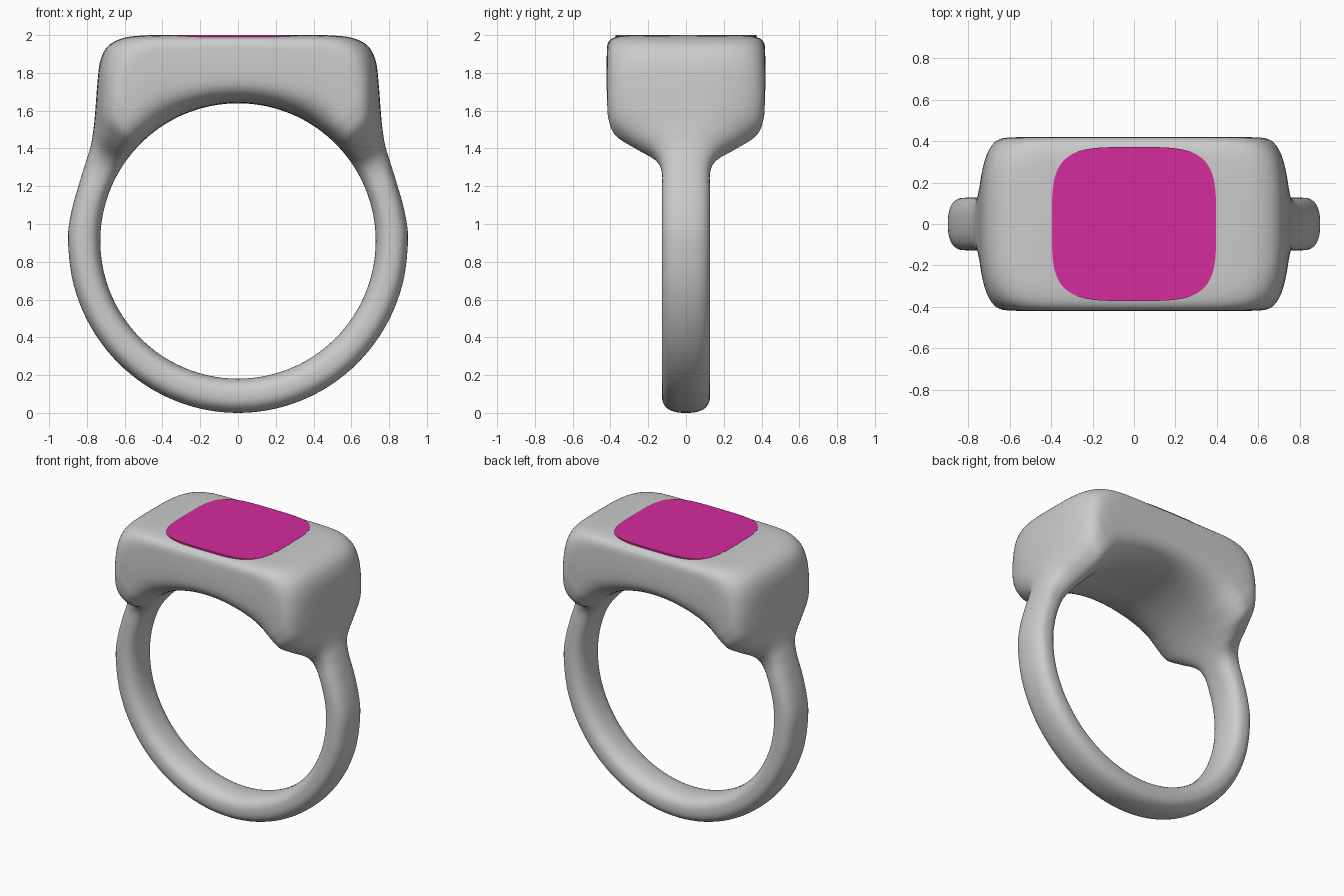
import bpy, bmesh
from math import sin, cos, pi, radians, copysign
from mathutils import Vector

if "Cube" in bpy.data.objects:
    bpy.data.objects.remove(bpy.data.objects["Cube"])

CENTRE_Z, HOLE_R = 0.91, 0.729


def spow(v, n):
    return copysign(abs(v) ** (2.0 / n), v)


def add_object(name, bm):
    bmesh.ops.recalc_face_normals(bm, faces=bm.faces)
    mesh = bpy.data.meshes.new(name)
    bm.to_mesh(mesh)
    bm.free()
    obj = bpy.data.objects.new(name, mesh)
    bpy.context.collection.objects.link(obj)
    return obj


# Half outline of the ring: outer x, outer z, half width, outer and inner squareness
keys = [(0.90 * cos(radians(a)), CENTRE_Z + 0.91 * sin(radians(a)), 0.127, 2.5, 2.5)
        for a in range(-90, 1, 15)]
keys += [
    (0.883, 1.06, 0.127, 2.5, 2.5),
    (0.845, 1.20, 0.127, 2.5, 2.5),
    (0.805, 1.33, 0.130, 2.4, 2.5),
    (0.778, 1.42, 0.175, 2.2, 2.5),
    (0.763, 1.52, 0.295, 2.2, 2.6),
    (0.754, 1.62, 0.385, 2.4, 2.9),
    (0.745, 1.74, 0.413, 2.7, 3.2),
    (0.730, 1.86, 0.418, 3.0, 3.5),
    (0.690, 1.94, 0.420, 3.6, 3.5),
    (0.610, 1.984, 0.420, 5.0, 3.5),
    (0.500, 1.998, 0.420, 7.0, 3.5),
    (0.380, 2.00, 0.420, 8.0, 3.5),
    (0.190, 2.00, 0.420, 8.0, 3.5),
    (0.000, 2.00, 0.420, 8.0, 3.5),
]


def mirror(k):
    return (-k[0],) + tuple(k[1:])


# Full closed loop of keys, smoothed between neighbours
loop = keys + [mirror(k) for k in keys[-2:0:-1]]
STEPS = 5
sections = []
for i in range(len(loop)):
    p0, p1, p2, p3 = (loop[(i + d) % len(loop)] for d in (-1, 0, 1, 2))
    for s in range(STEPS):
        t = s / STEPS
        sections.append([0.5 * (2 * b + (c - a) * t + (2 * a - 5 * b + 4 * c - d) * t * t
                                + (3 * b - a - 3 * c + d) * t ** 3)
                         for a, b, c, d in zip(p0, p1, p2, p3)])

# Ring body: band and signet block lofted as one skin
SIDES = 56
bm = bmesh.new()
rings = []
for x, z, width, n_out, n_in in sections:
    outer = Vector((x, 0, min(z, 2.0) - CENTRE_Z))
    direction = outer.normalized()
    half = (outer.length - HOLE_R) / 2
    middle = HOLE_R + half
    ring = []
    for j in range(SIDES):
        a = 2 * pi * j / SIDES
        n = n_out if sin(a) >= 0 else n_in
        p = direction * (middle + half * spow(sin(a), n))
        ring.append(bm.verts.new((p.x, width * spow(cos(a), n), p.z + CENTRE_Z)))
    rings.append(ring)
for i, ring in enumerate(rings):
    nxt = rings[(i + 1) % len(rings)]
    for j in range(SIDES):
        k = (j + 1) % SIDES
        bm.faces.new((ring[j], ring[k], nxt[k], nxt[j]))
for f in bm.faces:
    f.smooth = True
add_object("ring_body", bm)

# Coloured inlay on the flat top
bm = bmesh.new()
outline = [(0.397 * spow(cos(2 * pi * j / 72), 4), 0.372 * spow(sin(2 * pi * j / 72), 4))
           for j in range(72)]
top = [bm.verts.new((x, y, 2.001)) for x, y in outline]
low = [bm.verts.new((x, y, 1.98)) for x, y in outline]
bm.faces.new(top)
bm.faces.new(low[::-1])
for j in range(72):
    k = (j + 1) % 72
    bm.faces.new((top[j], low[j], low[k], top[k]))
inlay = add_object("top_inlay", bm)
pink = bpy.data.materials.new("inlay_pink")
pink.diffuse_color = (0.66, 0.025, 0.34, 1)
pink.use_nodes = True
pink.node_tree.nodes["Principled BSDF"].inputs["Base Color"].default_value = pink.diffuse_color
inlay.data.materials.append(pink)
